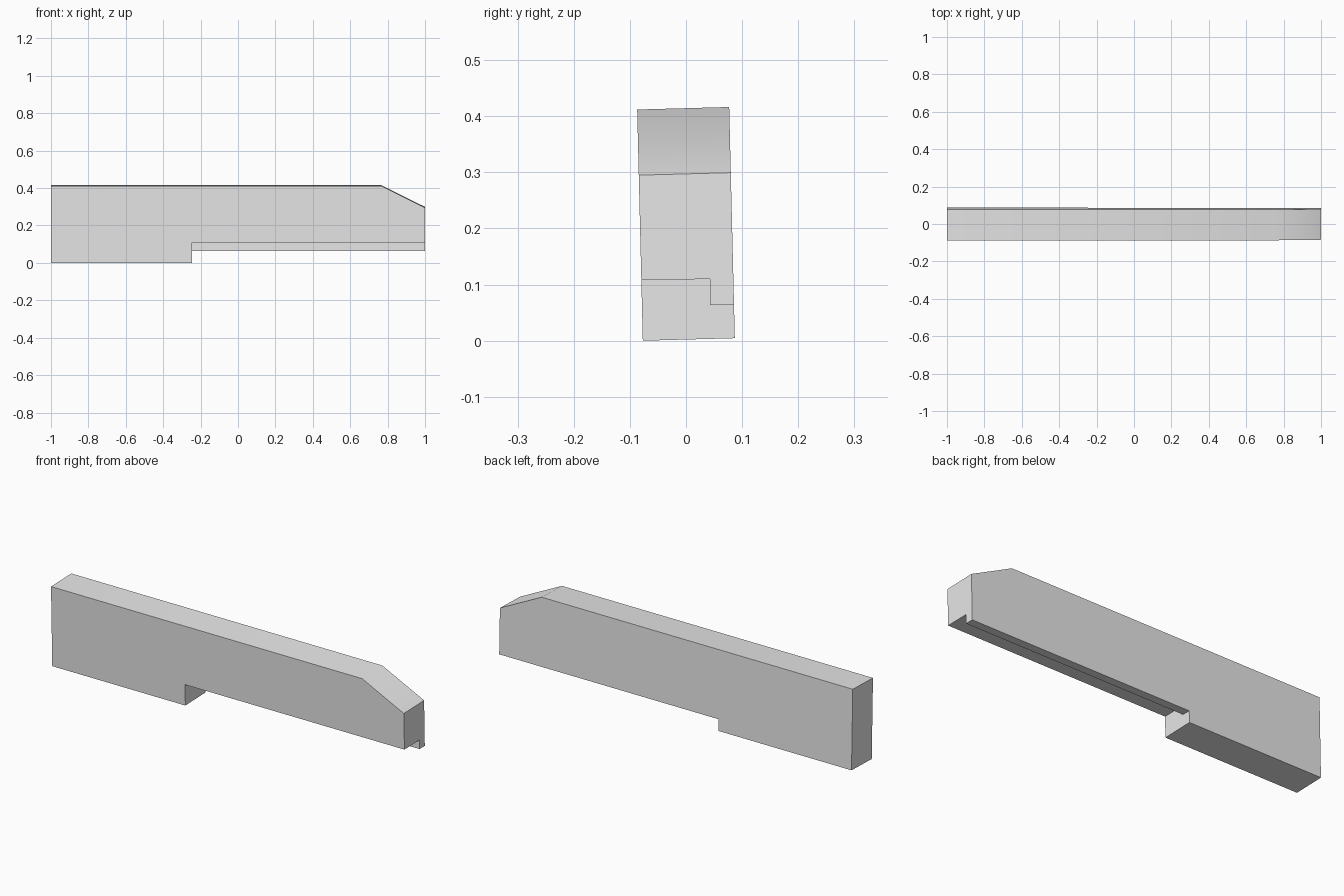
import bpy
import bmesh
from math import radians
from mathutils import Vector

cube = bpy.data.objects.get("Cube")
if cube:
    bpy.data.objects.remove(cube, do_unlink=True)

grey = bpy.data.materials.new("light_grey")
grey.use_nodes = True
grey.diffuse_color = (0.8, 0.8, 0.8, 1)
grey.node_tree.nodes["Principled BSDF"].inputs["Base Color"].default_value = (0.8, 0.8, 0.8, 1)


def prism(name, outline, direction):
    """Extrude a closed outline along a direction into a solid."""
    bm = bmesh.new()
    face = bm.faces.new([bm.verts.new(p) for p in outline])
    result = bmesh.ops.extrude_face_region(bm, geom=[face], use_keep_orig=True)
    moved = [g for g in result["geom"] if isinstance(g, bmesh.types.BMVert)]
    bmesh.ops.translate(bm, verts=moved, vec=Vector(direction))
    bmesh.ops.recalc_face_normals(bm, faces=bm.faces)
    mesh = bpy.data.meshes.new(name)
    bm.to_mesh(mesh)
    bm.free()
    mesh.materials.append(grey)
    obj = bpy.data.objects.new(name, mesh)
    bpy.context.collection.objects.link(obj)
    return obj


# Long beam with a sloped nose, leaning slightly forward
LEAN = 0.0243
side = [(-1, 0), (1, 0), (1, 0.295), (0.765, 0.412), (-1, 0.412)]
beam = prism("beam", [(x, -0.077 - LEAN * z, z) for x, z in side], (0, 0.164, 0.0045))

# Stepped rebate under the front part, leaving a lip along the back
START = -0.245
step = [(-0.2, -0.1), (0.2, -0.1), (0.2, 0.064), (0.043, 0.064), (0.043, 0.11), (-0.2, 0.106)]
cutter = prism("rebate_cutter", [(START, y, z) for y, z in step], (1.5, 0, 0))
cutter.hide_render = True

cut = beam.modifiers.new("rebate", 'BOOLEAN')
cut.operation = 'DIFFERENCE'
cut.solver = 'EXACT'
cut.object = cutter

bpy.ops.object.select_all(action='DESELECT')
beam.select_set(True)
bpy.context.view_layer.objects.active = beam
bpy.ops.object.modifier_apply(modifier=cut.name)
bpy.data.objects.remove(cutter, do_unlink=True)

# Soft transition from the top to the nose slope, all other edges sharp
bpy.ops.object.shade_smooth_by_angle(angle=radians(30))
